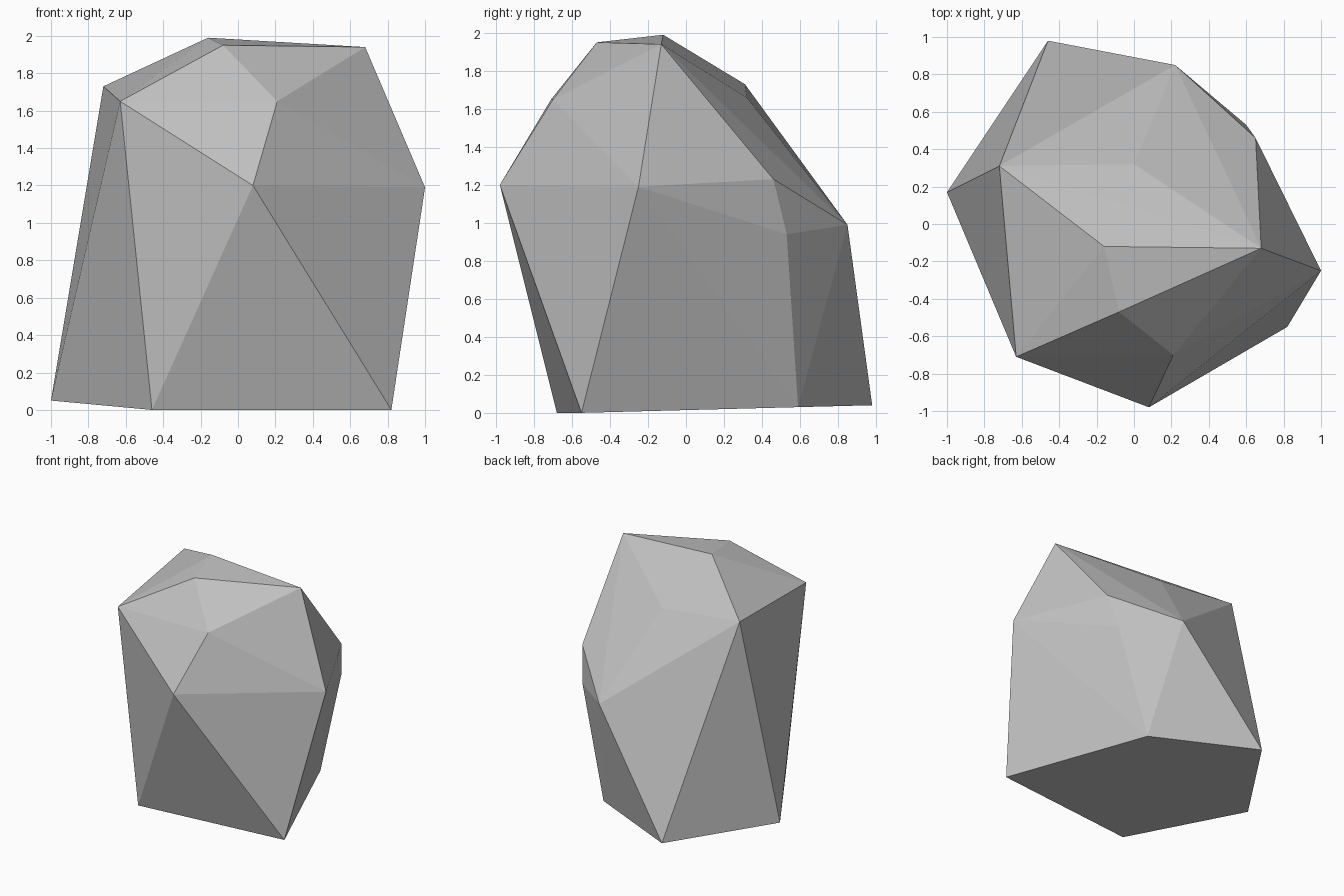
import bpy
import bmesh
import math

# Remove the default cube only
default_cube = bpy.data.objects.get("Cube")
if default_cube:
    bpy.data.objects.remove(default_cube, do_unlink=True)


def make_material(name, colour):
    """One flat, matte colour for the viewport and for a render."""
    material = bpy.data.materials.new(name)
    material.use_nodes = True
    material.diffuse_color = colour
    shader = material.node_tree.nodes["Principled BSDF"]
    shader.inputs["Base Color"].default_value = colour
    shader.inputs["Roughness"].default_value = 0.9
    return material


def make_hull(name, corners, material):
    """Chisel a solid, flat-faced stone by wrapping a hull around its corners."""
    mesh = bpy.data.meshes.new(name)
    bm = bmesh.new()
    for corner in corners:
        bm.verts.new(corner)
    result = bmesh.ops.convex_hull(bm, input=bm.verts)
    # Drop any corner that ended up inside the stone
    inside = [v for v in result["geom_interior"] if isinstance(v, bmesh.types.BMVert)]
    bmesh.ops.delete(bm, geom=inside, context="VERTS")
    # Merge triangles that lie in the same facet
    bmesh.ops.dissolve_limit(bm, angle_limit=math.radians(1),
                             verts=bm.verts, edges=bm.edges)
    bmesh.ops.recalc_face_normals(bm, faces=bm.faces)
    for face in bm.faces:
        face.smooth = False
    bm.to_mesh(mesh)
    bm.free()
    mesh.materials.append(material)
    stone = bpy.data.objects.new(name, mesh)
    bpy.context.collection.objects.link(stone)
    return stone


# Five-sided footprint on the ground
footprint = [(-.46, -.68, 0), (.82, -.55, 0), (.36, .59, .03),
             (-.46, .98, .04), (-1, .17, .05)]

# Widest corners around the middle
waist = [(.08, -.98, 1.2), (1, -.25, 1.19), (.65, .46, 1.23),
         (.6, .53, .94), (.22, .85, .99)]

# Sloping shoulders below the crown
shoulders = [(-.63, -.71, 1.65), (.21, -.7, 1.65),
             (0, .32, 1.66), (-.72, .31, 1.73)]

# Small tilted crown
crown = [(-.16, -.12, 1.99), (.68, -.13, 1.94), (-.08, -.47, 1.95)]

stone_grey = make_material("stone grey", (.53, .53, .53, 1))
make_hull("boulder", footprint + waist + shoulders + crown, stone_grey)
